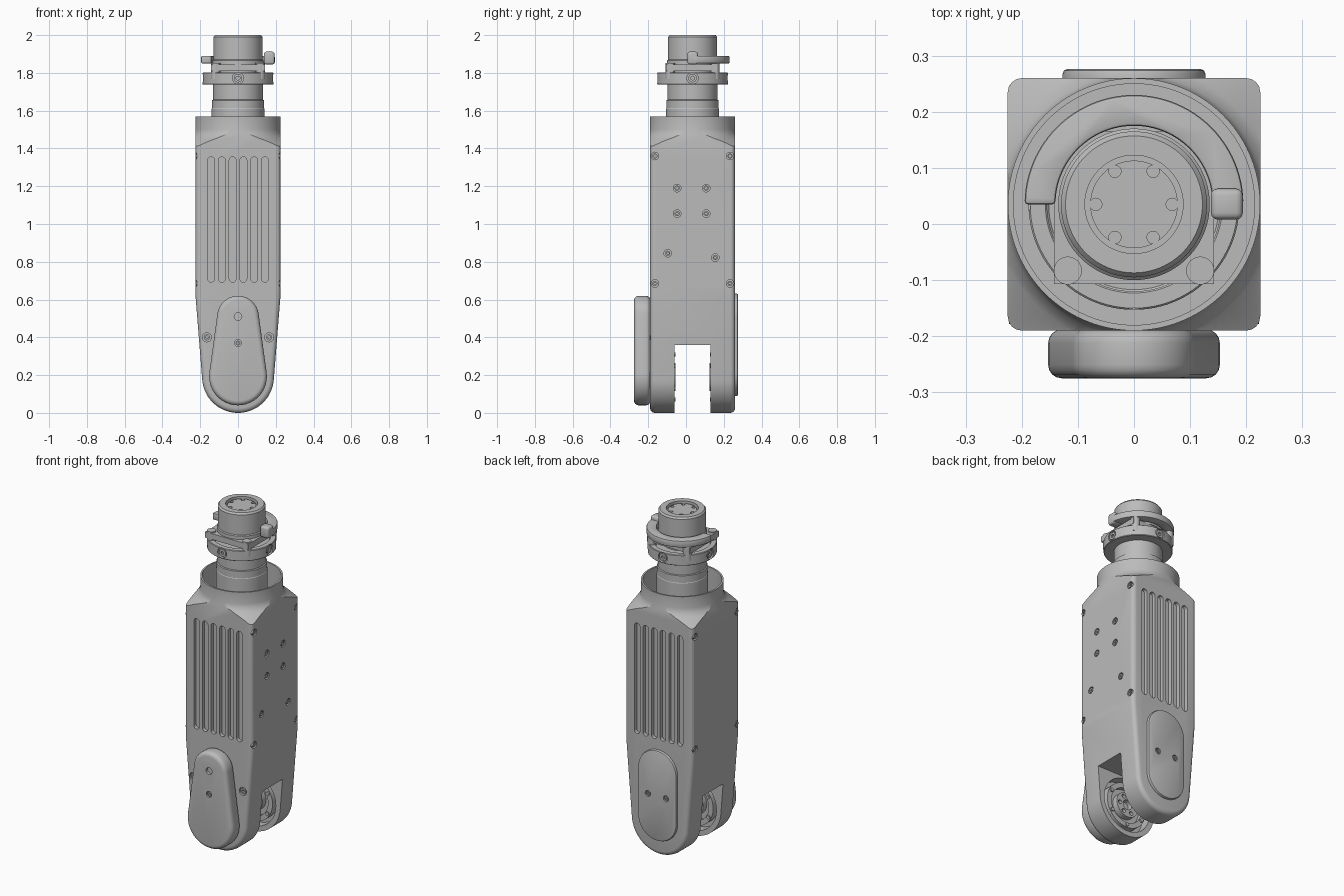
import bpy, bmesh, math
from mathutils import Matrix, Vector

if "Cube" in bpy.data.objects:
    bpy.data.objects.remove(bpy.data.objects["Cube"])

CY = 0.035          # the arm's own axis in y
FRONT, BACK, SIDE = -0.19, 0.26, 0.225

metal = bpy.data.materials.new("grey_metal")
metal.use_nodes = True
metal.diffuse_color = (0.5, 0.5, 0.5, 1)
metal.node_tree.nodes["Principled BSDF"].inputs["Base Color"].default_value = (0.5, 0.5, 0.5, 1)
parts = []


def finish(name, bm):
    bmesh.ops.recalc_face_normals(bm, faces=bm.faces)
    mesh = bpy.data.meshes.new(name)
    bm.to_mesh(mesh)
    bm.free()
    obj = bpy.data.objects.new(name, mesh)
    mesh.materials.append(metal)
    bpy.context.collection.objects.link(obj)
    parts.append(obj)
    return obj


def bake(obj):
    graph = bpy.context.evaluated_depsgraph_get()
    mesh = bpy.data.meshes.new_from_object(obj.evaluated_get(graph))
    obj.modifiers.clear()
    obj.data = mesh


def bevel(obj, width, segments=4):
    mod = obj.modifiers.new("round", "BEVEL")
    mod.width, mod.segments = width, segments
    mod.limit_method, mod.angle_limit = "ANGLE", math.radians(45)
    bake(obj)
    return obj


def cut(obj, cutters, operation="DIFFERENCE"):
    for cutter in cutters:
        mod = obj.modifiers.new("cut", "BOOLEAN")
        mod.operation, mod.solver, mod.object = operation, "EXACT", cutter
    bake(obj)
    for cutter in cutters:
        parts.remove(cutter)
        bpy.data.objects.remove(cutter)


def prism(name, outline, y0, y1):
    """Extrude an (x, z) outline along y."""
    bm = bmesh.new()
    face = bm.faces.new([bm.verts.new((x, y0, z)) for x, z in outline])
    new = bmesh.ops.extrude_face_region(bm, geom=[face])["geom"]
    bmesh.ops.translate(bm, vec=(0, y1 - y0, 0), verts=[v for v in new if isinstance(v, bmesh.types.BMVert)])
    return finish(name, bm)


def arc(r, cx, cz, a0, a1, n=24):
    angles = [math.radians(a0 + (a1 - a0) * i / n) for i in range(n + 1)]
    return [(cx + r * math.cos(a), cz + r * math.sin(a)) for a in angles]


def hull(r1, z1, r2, z2, x=0):
    """Outline round a lower and an upper circle."""
    t = math.degrees(math.asin((r1 - r2) / (z2 - z1)))
    return arc(r2, x, z2, t, 180 - t) + arc(r1, x, z1, 180 - t, 360 + t)


def box(name, x0, x1, y0, y1, z0, z1):
    return prism(name, [(x0, z0), (x1, z0), (x1, z1), (x0, z1)], y0, y1)


def lathe(name, profile):
    """Turn an (r, z) profile round the arm's axis."""
    bm = bmesh.new()
    verts = [bm.verts.new((r, CY, z)) for r, z in profile]
    edges = [bm.edges.new(pair) for pair in zip(verts, verts[1:])]
    bmesh.ops.spin(bm, geom=verts + edges, cent=(0, CY, 0), axis=(0, 0, 1), angle=math.tau, steps=96)
    bmesh.ops.remove_doubles(bm, verts=bm.verts, dist=1e-4)
    return finish(name, bm)


def rod(name, centre, r, depth, axis, n=24):
    bm = bmesh.new()
    turn = Vector(axis).to_track_quat("Z", "Y").to_matrix().to_4x4()
    bmesh.ops.create_cone(bm, cap_ends=True, segments=n, radius1=r, radius2=r, depth=depth,
                          matrix=Matrix.Translation(centre) @ turn)
    return finish(name, bm)


def screws(name, spots, r, axis, sink=0.012):
    """Sunken screw heads with a socket, each just under the surface."""
    for spot in spots:
        head = rod(name, Vector(spot) - Vector(axis) * (sink + 0.006), r * 0.62, 0.02, axis, 20)
        cut(head, [rod("socket", Vector(spot) - Vector(axis) * sink, r * 0.3, 0.02, axis, 6)])


# Main housing: tapered round foot, square shaft, shoulder blended to a round collar
outline = arc(0.19, 0, 0.19, 185, 355, 40)
outline += [(SIDE, 0.62), (SIDE, 1.7), (-SIDE, 1.7), (-SIDE, 0.62)]
housing = bevel(prism("housing", outline, FRONT, BACK), 0.025)
cut(housing, [lathe("shoulder", [(0, -0.1), (0.4, -0.1), (0.4, 1.345), (0.25, 1.455), (0.232, 1.475),
                                 (0.2249, 1.5), (0.2249, 1.57), (0, 1.57)])], "INTERSECT")
cut(housing, [lathe("bore", [(0, 1.37), (0.215, 1.37), (0.215, 1.65), (0, 1.65)])])

# Fork gap, joint recesses and cooling grooves
cut(housing, [box("gap", -0.4, 0.4, -0.06, 0.13, -0.1, 0.36)])
cut(housing, [rod("recess", (0, y, 0.19), 0.16, 0.12, (0, 1, 0), 64) for y in (-0.06, 0.13)])
grooves = []
for i in range(6):
    x = (i - 2.5) * 0.057
    for y in (FRONT, BACK):
        grooves.append(prism("groove", hull(0.018, 0.71, 0.018, 1.337, x), y - 0.022, y + 0.022))
cut(housing, grooves)

# Screw holes: corners on both sides, a group on one side, two beside the front cover
corners = [(s * SIDE, y, z) for s in (-1, 1) for y in (-0.165, 0.233) for z in (0.685, 1.36)]
side = [(SIDE, y, z) for y in (-0.047, 0.107) for z in (1.055, 1.19)]
side += [(SIDE, -0.097, 0.845), (SIDE, 0.155, 0.822)]
front = [(s * 0.165, FRONT, 0.4) for s in (-1, 1)]
cut(housing, [rod("hole", p, 0.02, 0.03, (1, 0, 0)) for p in corners + side]
    + [rod("hole", p, 0.024, 0.03, (0, 1, 0)) for p in front])
for s in (-1, 1):
    screws("side_screw", [p for p in corners + side if p[0] * s > 0], 0.022, (s, 0, 0), 0.006)
screws("front_screw", front, 0.026, (0, -1, 0), 0.006)

# Joint covers
front_cover = bevel(prism("front_cover", hull(0.153, 0.193, 0.11, 0.51), -0.275, FRONT + 0.002), 0.024)
cut(front_cover, [rod("hole", (0, -0.275, z), r, 0.03, (0, 1, 0)) for z, r in ((0.51, 0.02), (0.37, 0.018))])
screws("cover_screw", [(0, -0.275, 0.37)], 0.02, (0, -1, 0), 0.006)
back_cover = bevel(prism("back_cover", hull(0.127, 0.217, 0.127, 0.505), BACK - 0.03, 0.276), 0.008, 2)
pair = [(x, 0.276, 0.36) for x in (-0.06, 0.06)]
cut(back_cover, [rod("hole", p, 0.018, 0.03, (0, 1, 0)) for p in pair])
screws("back_screw", pair, 0.02, (0, 1, 0), 0.006)

# Joint hubs inside the fork
for y, s in ((-0.06, 1), (0.13, -1)):
    axis = (0, s, 0)
    rim = rod("joint_ring", (0, y - s * 0.035, 0.19), 0.135, 0.06, axis, 48)
    cut(rim, [rod("hollow", (0, y, 0.19), 0.105, 0.06, axis, 48)])
    hub = rod("joint_hub", (0, y - s * 0.03, 0.19), 0.075, 0.07, axis, 48)
    holes = [rod("hole", (0, y, 0.19), 0.03, 0.05, axis)]
    for i in range(6):
        a = i * math.pi / 3
        holes.append(rod("hole", (0.052 * math.cos(a), y, 0.19 + 0.052 * math.sin(a)), 0.012, 0.04, axis, 16))
        a += 0.5
        rod("ring_bolt", (0.12 * math.cos(a), y - s * 0.004, 0.19 + 0.12 * math.sin(a)), 0.011, 0.015, axis, 12)
    cut(hub, holes)

# Neck and output head
lathe("neck", [(0, 1.36), (0.14, 1.36), (0.14, 1.61), (0.138, 1.613), (0.138, 1.655), (0.132, 1.658),
               (0.132, 1.75), (0, 1.75)])
flange = bevel(lathe("flange", [(0, 1.738), (0.188, 1.738), (0.188, 1.802), (0.155, 1.802), (0.155, 1.79),
                                (0, 1.79)]), 0.003, 1)
rim_dirs = [(1, 0, 0), (-1, 0, 0), (0, 1, 0), (0, -1, 0)]
cut(flange, [rod("hole", Vector((0, CY, 1.772)) + Vector(d) * 0.188, 0.03, 0.03, d) for d in rim_dirs])
for d in rim_dirs:
    screws("rim_screw", [Vector((0, CY, 1.772)) + Vector(d) * 0.188], 0.036, d, 0.008)
box("head_plate", -0.143, 0.143, -0.107, 0.165, 1.81, 1.845)
for x in (-0.118, 0.118):
    for y in (-0.083, 0.153):
        rod("plate_post", (x, y, 1.81), 0.025, 0.085, (0, 0, 1))
head = lathe("output_head", [(0, 1.78), (0.105, 1.78), (0.105, 1.845), (0.135, 1.845), (0.135, 1.865),
                             (0.13, 1.87), (0.13, 1.99), (0.122, 2), (0.0875, 2), (0.0875, 1.975),
                             (0.078, 1.975), (0.078, 1.99), (0, 1.99)])
cut(head, [rod("hole", (0.068 * math.cos(i * math.pi / 3), CY + 0.068 * math.sin(i * math.pi / 3), 1.99),
               0.011, 0.03, (0, 0, 1), 16) for i in range(6)])

# Half-ring lever with its thumb tab
ring = arc(0.195, 0, CY, 0, 180, 48) + arc(0.14, 0, CY, 180, 0, 48)
lever = prism("locking_ring", ring, 0, 0.04)
lever.data.transform(Matrix(((1, 0, 0, 0), (0, 0, 1, 0), (0, 1, 0, 1.85), (0, 0, 0, 1))))
lever.data.flip_normals()
bevel(lever, 0.006, 2)
bevel(box("thumb_tab", 0.137, 0.194, 0.008, 0.063, 1.845, 1.912), 0.012, 3)

# Smooth shading with sharp edges kept
bpy.ops.object.select_all(action="DESELECT")
for obj in parts:
    obj.select_set(True)
bpy.context.view_layer.objects.active = housing
bpy.ops.object.shade_smooth_by_angle(angle=math.radians(30))
